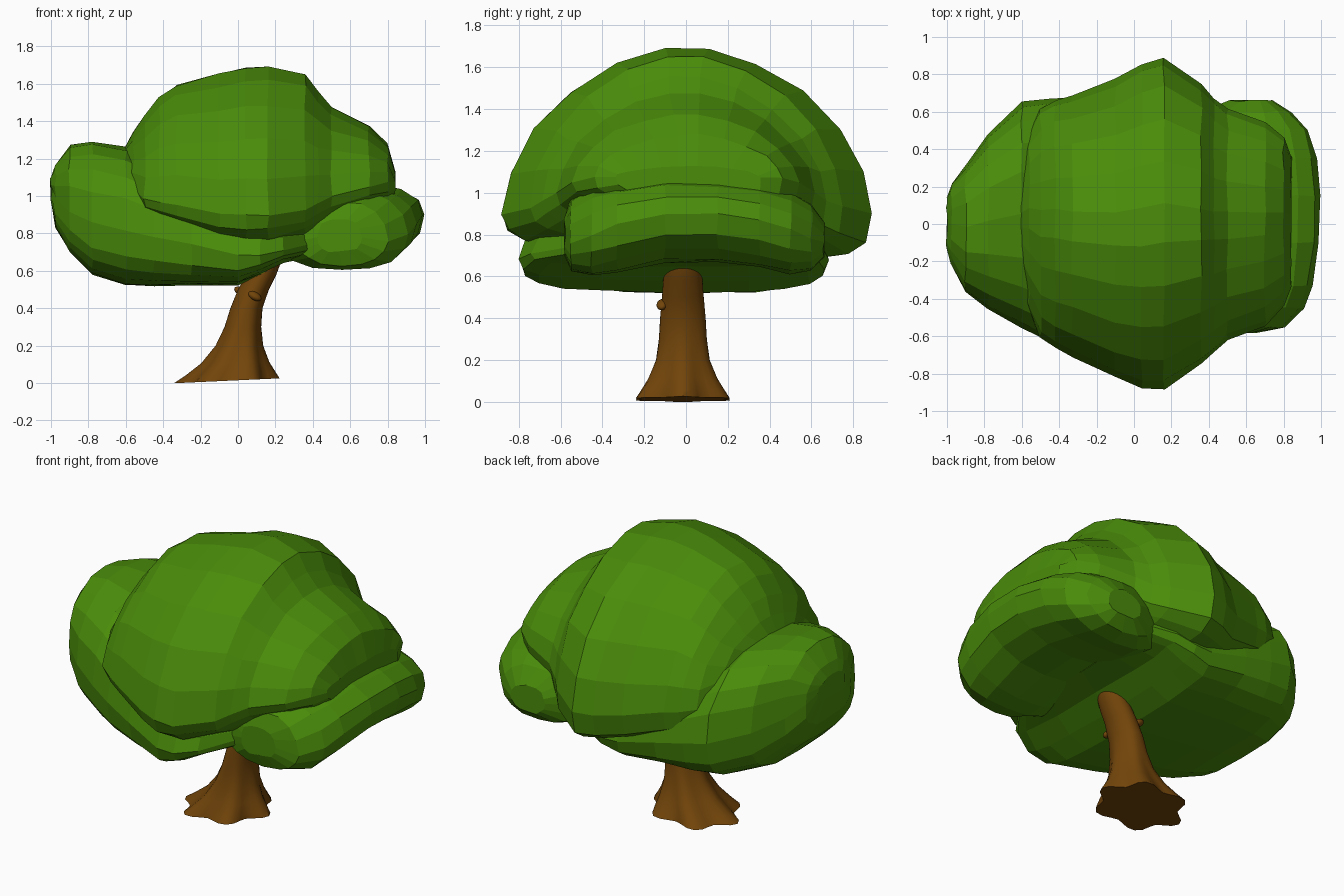
import bpy, bmesh, math, random
from mathutils import Vector

random.seed(4)


def material(name, rgb):
    m = bpy.data.materials.new(name)
    m.diffuse_color = (*rgb, 1)
    return m


GREEN = material("leaf green", (0.068, 0.262, 0.003))
BROWN = material("bark brown", (0.168, 0.059, 0.003))


def loft(name, rings, mat):
    """Skin closed rings of equal length and cap both ends."""
    bm = bmesh.new()
    loops = [[bm.verts.new(p) for p in r] for r in rings]
    n = len(loops[0])
    for a, b in zip(loops, loops[1:]):
        for i in range(n):
            j = (i + 1) % n
            bm.faces.new((a[i], a[j], b[j], b[i]))
    bm.faces.new(loops[0])
    bm.faces.new(loops[-1])
    bmesh.ops.recalc_face_normals(bm, faces=bm.faces)
    me = bpy.data.meshes.new(name)
    bm.to_mesh(me)
    bm.free()
    me.materials.append(mat)
    ob = bpy.data.objects.new(name, me)
    bpy.context.collection.objects.link(ob)
    return ob


def power(v, e):
    return math.copysign(abs(v) ** e, v)


def leaf_mass(name, stations, axis, n_top, n_low, sides, sink=0.0, jitter=0.006):
    """Stations: position, side min, side max, bottom z, widest z, top z.
    sink lowers the underside towards the positive side."""
    rings = []
    for pos, u0, u1, zb, ze, zt in stations:
        ring = []
        for k in range(sides):
            a = 2 * math.pi * k / sides
            c, s = math.cos(a), math.sin(a)
            e = 2 / (n_top if s >= 0 else n_low)
            u = (u0 + u1) / 2 + (u1 - u0) / 2 * power(c, e)
            z = ze + ((zt - ze) if s >= 0 else (ze - zb)) * power(s, e)
            if s < -0.01:
                z -= sink * max(0, u)
            p = Vector((pos, u, z) if axis == "x" else (u, pos, z))
            ring.append(p + Vector([random.uniform(-jitter, jitter) for _ in range(3)]))
        rings.append(ring)
    return loft(name, rings, GREEN)


# Tall domed crown with a lower shoulder on the right
leaf_mass("main_crown", [
    (-0.63, -0.22, 0.25, 1.00, 1.10, 1.22),
    (-0.56, -0.45, 0.50, 0.95, 1.05, 1.34),
    (-0.50, -0.61, 0.61, 0.88, 0.99, 1.43),
    (-0.42, -0.66, 0.66, 0.84, 0.97, 1.53),
    (-0.33, -0.71, 0.69, 0.80, 0.95, 1.60),
    (-0.10, -0.82, 0.77, 0.72, 0.90, 1.66),
    (0.04, -0.88, 0.85, 0.70, 0.90, 1.69),
    (0.16, -0.88, 0.89, 0.70, 0.90, 1.70),
    (0.36, -0.75, 0.75, 0.76, 0.93, 1.66),
    (0.43, -0.69, 0.67, 0.80, 0.96, 1.56),
    (0.50, -0.62, 0.61, 0.84, 1.00, 1.48),
    (0.70, -0.54, 0.54, 0.93, 1.05, 1.38),
    (0.80, -0.44, 0.46, 0.95, 1.07, 1.28),
    (0.84, -0.34, 0.36, 0.98, 1.07, 1.13),
], "x", 1.8, 2.6, 22, sink=0.08)

# Broad lower mass, reaching far left and under the crown
leaf_mass("left_lower_foliage", [
    (-1.00, -0.14, 0.14, 0.97, 1.04, 1.10),
    (-0.975, -0.22, 0.22, 0.83, 0.99, 1.17),
    (-0.90, -0.36, 0.32, 0.70, 0.92, 1.27),
    (-0.78, -0.45, 0.48, 0.58, 0.86, 1.29),
    (-0.60, -0.55, 0.65, 0.52, 0.82, 1.26),
    (-0.45, -0.63, 0.67, 0.52, 0.78, 1.18),
    (-0.25, -0.71, 0.68, 0.52, 0.74, 1.08),
    (0.00, -0.79, 0.68, 0.525, 0.68, 0.98),
    (0.12, -0.80, 0.68, 0.58, 0.68, 0.93),
    (0.24, -0.74, 0.66, 0.645, 0.71, 0.90),
    (0.42, -0.50, 0.58, 0.68, 0.75, 0.88),
], "x", 2.4, 3.2, 20)

# Arched roll of leaves on the right, dropping at both ends
leaf_mass("right_lower_foliage", [
    (-0.58, 0.42, 0.66, 0.70, 0.78, 0.88),
    (-0.55, 0.31, 0.80, 0.63, 0.76, 0.97),
    (-0.45, 0.20, 0.91, 0.60, 0.80, 1.04),
    (-0.33, 0.18, 0.95, 0.615, 0.85, 1.06),
    (-0.10, 0.14, 0.99, 0.67, 0.90, 1.08),
    (0.15, 0.14, 1.00, 0.67, 0.90, 1.08),
    (0.35, 0.14, 0.98, 0.64, 0.87, 1.06),
    (0.50, 0.20, 0.93, 0.61, 0.83, 1.01),
    (0.60, 0.34, 0.84, 0.63, 0.78, 0.95),
    (0.66, 0.50, 0.74, 0.69, 0.77, 0.85),
], "y", 2.2, 2.3, 16)

# Leaning trunk: z, x min, x max, y half width, root lobe strength
rings = []
SIDES = 36
for z, x0, x1, w, lobe in [
    (0.015, -0.31, 0.19, 0.225, 0.13), (0.05, -0.26, 0.18, 0.205, 0.10),
    (0.11, -0.185, 0.155, 0.17, 0.07), (0.20, -0.115, 0.13, 0.133, 0.04),
    (0.30, -0.07, 0.122, 0.117, 0.02), (0.40, -0.04, 0.13, 0.11, 0.01),
    (0.50, 0.0, 0.165, 0.10, 0), (0.58, 0.045, 0.205, 0.094, 0),
    (0.66, 0.07, 0.235, 0.09, 0), (0.76, 0.09, 0.25, 0.085, 0),
]:
    ring = []
    for k in range(SIDES):
        a = 2 * math.pi * k / SIDES
        r = 1 + lobe * math.cos(6 * (a - math.pi))
        x = (x0 + x1) / 2 + (x1 - x0) / 2 * r * math.cos(a)
        tilt = 0.05 * x * max(0, 1 - z / 0.2)
        ring.append((x, -0.015 + w * r * math.sin(a), z + tilt))
    rings.append(ring)
trunk = loft("trunk", rings, BROWN)

# Small branch stubs
parts = [trunk]
for i, (x, y, z) in enumerate([(0.09, -0.115, 0.465), (0.015, 0.055, 0.49)]):
    bpy.ops.mesh.primitive_uv_sphere_add(segments=12, ring_count=8, radius=0.03,
                                         location=(x, y, z), rotation=(0.4, 0.5, 0))
    knot = bpy.context.object
    knot.name = "branch_stub_%d" % (i + 1)
    knot.scale = (1.3, 0.9, 0.7)
    knot.data.materials.append(BROWN)
    parts.append(knot)

for ob in parts:
    bpy.ops.object.select_all(action="DESELECT")
    ob.select_set(True)
    bpy.context.view_layer.objects.active = ob
    bpy.ops.object.shade_smooth_by_angle(angle=math.radians(40))
